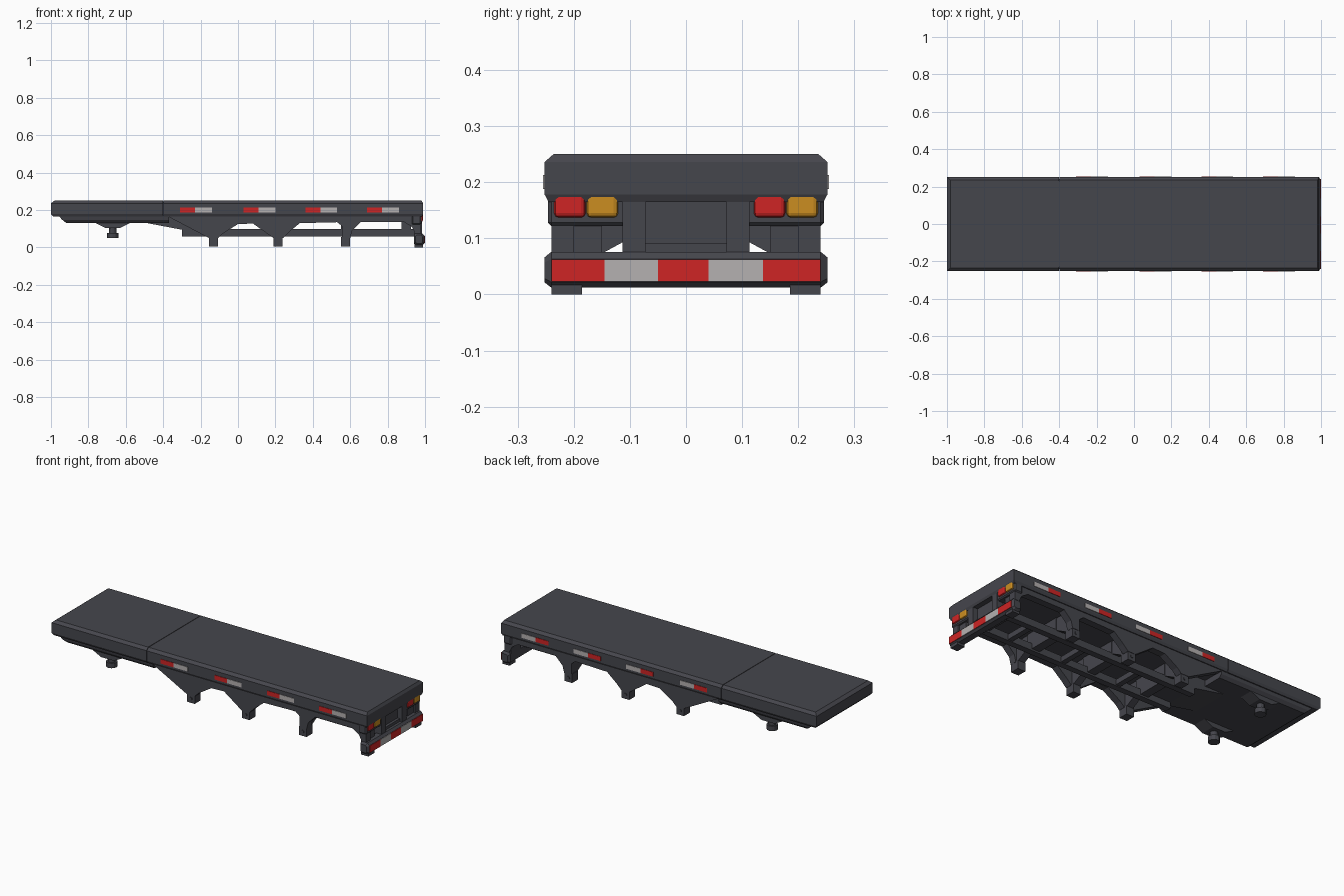
import bpy
import bmesh
from math import pi

old = bpy.data.objects.get("Cube")
if old:
    bpy.data.objects.remove(old, do_unlink=True)


def material(name, r, g, b):
    m = bpy.data.materials.new(name)
    m.use_nodes = True
    m.diffuse_color = (r, g, b, 1)
    m.node_tree.nodes["Principled BSDF"].inputs["Base Color"].default_value = (r, g, b, 1)
    return m


GREY = material("charcoal paint", 0.06, 0.061, 0.073)
RED = material("reflector red", 0.62, 0.018, 0.018)
WHITE = material("reflector white", 0.46, 0.44, 0.44)
AMBER = material("amber lens", 0.6, 0.27, 0.015)


def finish(name, bm, mat, bevel=0, segments=1):
    bmesh.ops.recalc_face_normals(bm, faces=bm.faces)
    mesh = bpy.data.meshes.new(name)
    bm.to_mesh(mesh)
    bm.free()
    mesh.materials.append(mat)
    obj = bpy.data.objects.new(name, mesh)
    bpy.context.collection.objects.link(obj)
    if bevel:
        mod = obj.modifiers.new("Bevel", "BEVEL")
        mod.width = bevel
        mod.segments = segments
    return obj


def loft(name, rings, mat=GREY, **kw):
    """Skin a stack of equal-sized point rings and cap both ends."""
    bm = bmesh.new()
    loops = [[bm.verts.new(p) for p in ring] for ring in rings]
    n = len(loops[0])
    for a, b in zip(loops, loops[1:]):
        for i in range(n):
            j = (i + 1) % n
            bm.faces.new((a[i], a[j], b[j], b[i]))
    bm.faces.new(loops[0])
    bm.faces.new(loops[-1])
    return finish(name, bm, mat, **kw)


def tiers(name, levels, mat=GREY):
    """Stacked rectangles given as (z, x0, x1, half width)."""
    return loft(name, [[(x0, -w, z), (x1, -w, z), (x1, w, z), (x0, w, z)]
                       for z, x0, x1, w in levels], mat)


def box(name, x0, x1, y0, y1, z0, z1, mat=GREY, **kw):
    return loft(name, [[(x0, y0, z), (x1, y0, z), (x1, y1, z), (x0, y1, z)]
                       for z in (z0, z1)], mat, **kw)


def side_profile(name, pts, y0, y1, mat=GREY, **kw):
    """Extrude an x-z outline along y."""
    return loft(name, [[(x, y, z) for x, z in pts] for y in (y0, y1)], mat, **kw)


def post(name, x, y, z0, z1, r, sides=12):
    bm = bmesh.new()
    bmesh.ops.create_cone(bm, cap_ends=True, segments=sides, radius1=r, radius2=r, depth=z1 - z0)
    bmesh.ops.translate(bm, verts=bm.verts, vec=(x, y, (z0 + z1) / 2))
    return finish(name, bm, GREY)


# Deck in two sections with a narrow seam, edges chamfered
SEAM = -0.4
deck = [(0.165, 0.012, 0.245), (0.178, 0, 0.252), (0.236, 0, 0.252), (0.25, 0.018, 0.236)]
tiers("front_deck", [(z, -1 + d, SEAM - 0.0015, w) for z, d, w in deck])
tiers("rear_deck", [(z, SEAM + 0.0015, 0.99 - d * 0.5, w) for z, d, w in deck])
box("deck_core", -0.6, -0.2, -0.23, 0.23, 0.17, 0.245)

# Front coupling plate under the deck
tiers("coupling_plate", [(0.132, -0.92, -0.37, 0.22), (0.148, -0.94, -0.37, 0.235),
                         (0.17, -0.96, -0.37, 0.24)])
side_profile("gooseneck_ramp", [(-0.5, 0.133), (-0.3, 0.095), (-0.13, 0.095),
                                (-0.13, 0.17), (-0.5, 0.17)], -0.11, 0.11)

# Reflective tape along both sides
TAPE_STARTS = (-0.31, 0.03, 0.36, 0.69)
HANGERS = (-0.13, 0.215, 0.575)

# Arched side skirt outline with three suspension hangers
skirt = [(-0.38, 0.168), (-0.36, 0.158), (-0.155, 0.05), (-0.105, 0.05), (-0.08, 0.075),
         (0.0, 0.125), (0.08, 0.128), (0.19, 0.05), (0.24, 0.05), (0.27, 0.08),
         (0.33, 0.13), (0.53, 0.135), (0.555, 0.115), (0.555, 0.05), (0.6, 0.05),
         (0.61, 0.09), (0.655, 0.135), (0.89, 0.135), (0.93, 0.11), (0.95, 0.07),
         (0.975, 0.07), (0.975, 0.168)]

for s, side in ((-1, "right"), (1, "left")):
    side_profile(side + "_skirt", skirt, s * 0.2, s * 0.24)
    for x in HANGERS:
        # Hanger foot with its pivot bolt, and an inner gusset
        box(side + "_hanger_foot", x - 0.024, x + 0.024, s * 0.185, s * 0.238, 0.006, 0.056)
        bolt = post(side + "_hanger_bolt", 0, 0, -0.003, 0.003, 0.009, 8)
        bolt.rotation_euler.x = pi / 2
        bolt.location = (x, s * 0.239, 0.03)
        loft(side + "_hanger_gusset",
             [[(px, s * 0.21, 0.04), (px, s * 0.1, 0.1), (px, s * 0.1, 0.168), (px, s * 0.21, 0.168)]
              for px in (x - 0.02, x + 0.02)])
    for x in TAPE_STARTS:
        box(side + "_red_tape", x, x + 0.08, s * 0.25, s * 0.2545, 0.188, 0.213, RED)
        box(side + "_white_tape", x + 0.08, x + 0.17, s * 0.25, s * 0.2545, 0.188, 0.213, WHITE)

    # Main chassis rail
    box(side + "_chassis_rail", -0.3, 0.96, s * 0.075, s * 0.11, 0.06, 0.1)

    # Landing pad on its mount
    tiers_x, y = -0.67, s * 0.18
    loft(side + "_landing_mount",
         [[(tiers_x - w, y - 0.04, z), (tiers_x + w, y - 0.04, z),
           (tiers_x + w, y + 0.04, z), (tiers_x - w, y + 0.04, z)]
          for z, w in ((0.105, 0.04), (0.135, 0.1))])
    post(side + "_landing_leg", tiers_x, y, 0.06, 0.12, 0.02)
    post(side + "_landing_pad", tiers_x, y, 0.05, 0.078, 0.03)

    # Rear post, lamp housing and bumper foot
    box(side + "_rear_post", 0.945, 0.984, s * 0.072, s * 0.113, 0.06, 0.19)
    box(side + "_lamp_housing", 0.93, 0.98, s * 0.105, s * 0.246, 0.122, 0.194, bevel=0.006)
    box(side + "_bumper_bracket", 0.94, 0.965, s * 0.15, s * 0.235, 0.05, 0.13)
    box(side + "_bumper_foot", 0.945, 0.99, s * 0.185, s * 0.24, 0.0, 0.03)

    # Paired tail lamps: red then amber
    first = -0.235 if s < 0 else 0.121
    for k, (colour, mat) in enumerate((("red", RED), ("amber", AMBER))):
        y0 = first + k * 0.058
        box(side + "_" + colour + "_lamp", 0.97, 0.988, y0, y0 + 0.056,
            0.137, 0.184, mat, bevel=0.008, segments=2)

# Crossmembers joining the rails
for x in HANGERS + (0.9,):
    box("crossmember", x - 0.025, x + 0.025, -0.11, 0.11, 0.07, 0.168)
for x in (0.04, 0.395, 0.74):
    box("lower_crossmember", x - 0.015, x + 0.015, -0.09, 0.09, 0.065, 0.095)

# Recessed rear centre panel
box("rear_panel", 0.94, 0.955, -0.08, 0.08, 0.09, 0.187)
box("rear_sill", 0.94, 0.97, -0.11, 0.11, 0.07, 0.092)

# Rear bumper with chamfered ends and edges
bumper = [(0.94, 0.02), (0.955, 0.012), (0.985, 0.012), (0.996, 0.022),
          (0.996, 0.063), (0.985, 0.076), (0.95, 0.076), (0.94, 0.066)]
loft("rear_bumper", [[(0.968 + (x - 0.968) * k, y, 0.043 + (z - 0.043) * k) for x, z in bumper]
                     for y, k in ((-0.252, 0.7), (-0.24, 1), (0.24, 1), (0.252, 0.7))])

# Alternating bumper stripes
edges = (-0.24, -0.145, -0.05, 0.04, 0.137, 0.24)
for k in range(5):
    box("bumper_stripe", 0.994, 0.999, edges[k], edges[k + 1], 0.023, 0.062,
        WHITE if k % 2 else RED)
